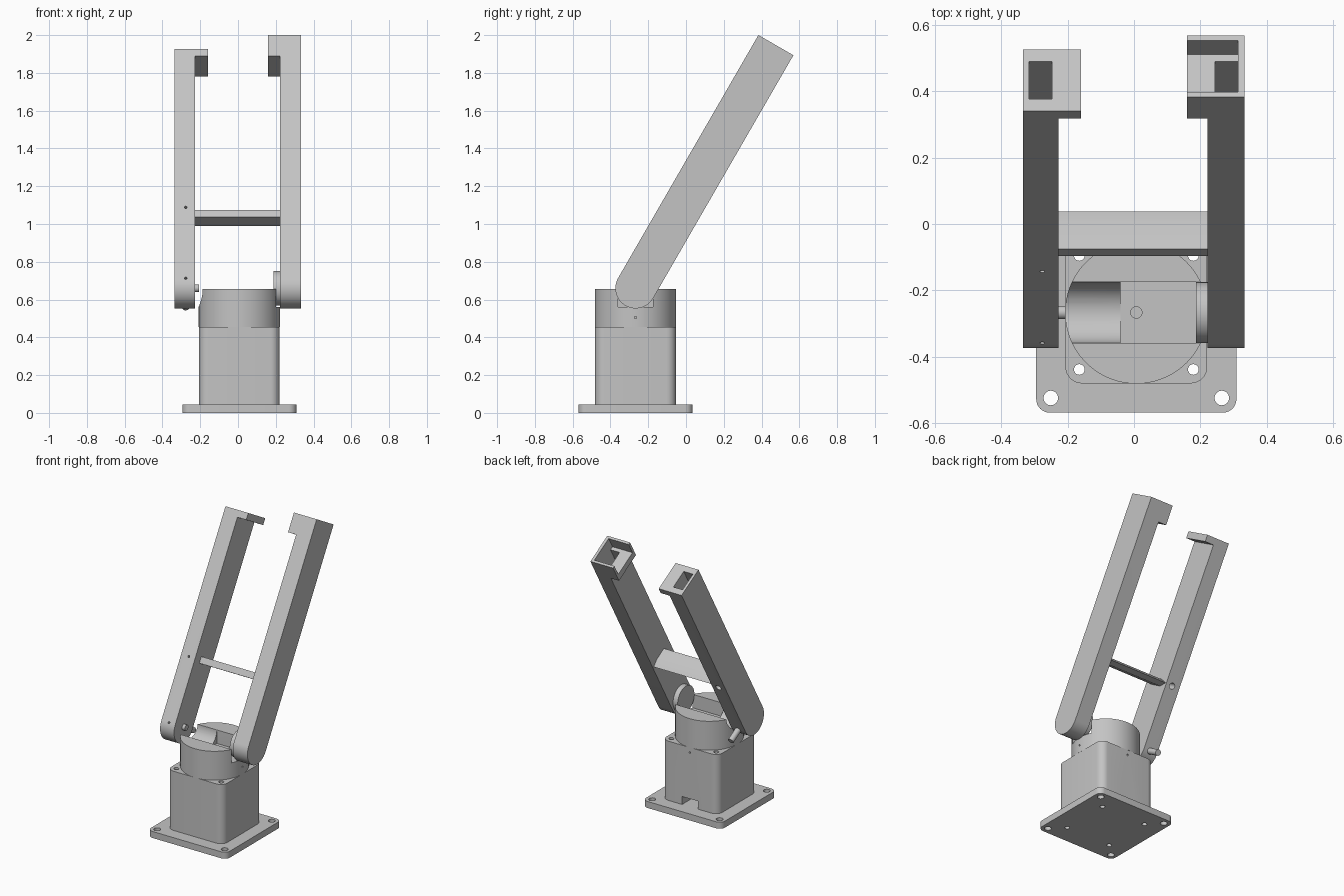
import bpy
import bmesh
import math
from mathutils import Matrix, Vector

if "Cube" in bpy.data.objects:
    bpy.data.objects.remove(bpy.data.objects["Cube"], do_unlink=True)

grey = bpy.data.materials.new("plain grey")
grey.use_nodes = True
grey.diffuse_color = (0.55, 0.55, 0.55, 1)
grey.node_tree.nodes["Principled BSDF"].inputs["Base Color"].default_value = (0.55, 0.55, 0.55, 1)

CX, CY = 0.007, -0.267          # vertical axis of base and turret
PIVOT = Vector((0, CY, 0.66))   # elbow axis
TILT = Matrix.Translation(PIVOT) @ Matrix.Rotation(math.radians(-30), 4, "X")
HALF = 0.107                    # half depth of an arm


def make(name, bm, matrix=None):
    if matrix:
        bm.transform(matrix)
    bmesh.ops.recalc_face_normals(bm, faces=bm.faces)
    mesh = bpy.data.meshes.new(name)
    bm.to_mesh(mesh)
    bm.free()
    mesh.materials.append(grey)
    ob = bpy.data.objects.new(name, mesh)
    bpy.context.collection.objects.link(ob)
    return ob


def extrude(name, points, offset, matrix=None):
    bm = bmesh.new()
    face = bm.faces.new([bm.verts.new(p) for p in points])
    new = bmesh.ops.extrude_face_region(bm, geom=[face])["geom"]
    bmesh.ops.translate(bm, vec=offset, verts=[v for v in new if isinstance(v, bmesh.types.BMVert)])
    return make(name, bm, matrix)


def box(name, lo, hi, matrix=None):
    pts = [(lo[0], lo[1], lo[2]), (hi[0], lo[1], lo[2]), (hi[0], hi[1], lo[2]), (lo[0], hi[1], lo[2])]
    return extrude(name, pts, (0, 0, hi[2] - lo[2]), matrix)


def rod(name, start, end, radius, matrix=None, sides=32):
    start, end = Vector(start), Vector(end)
    axis = end - start
    turn = axis.to_track_quat("Z", "Y").to_matrix().to_4x4()
    bm = bmesh.new()
    bmesh.ops.create_cone(bm, cap_ends=True, segments=sides, radius1=radius, radius2=radius,
                          depth=axis.length, matrix=Matrix.Translation((start + end) / 2) @ turn)
    return make(name, bm, matrix)


def rounded_block(name, half, radius, z0, z1):
    pts = []
    for q, (sx, sy) in enumerate([(1, 1), (-1, 1), (-1, -1), (1, -1)]):
        for i in range(9):
            a = math.pi / 2 * (q + i / 8)
            pts.append((CX + sx * (half - radius) + radius * math.cos(a),
                        CY + sy * (half - radius) + radius * math.sin(a), z0))
    return extrude(name, pts, (0, 0, z1 - z0))


def combine(ob, others, operation="DIFFERENCE"):
    bpy.context.view_layer.objects.active = ob
    for other in others:
        mod = ob.modifiers.new("shape", "BOOLEAN")
        mod.operation, mod.solver, mod.object = operation, "EXACT", other
        bpy.ops.object.modifier_apply(modifier=mod.name)
        bpy.data.objects.remove(other, do_unlink=True)


def corner_holes(spread, radius):
    return [rod("cutter", (CX + sx * spread, CY + sy * spread, -0.1),
                (CX + sx * spread, CY + sy * spread, 0.5), radius)
            for sx in (-1, 1) for sy in (-1, 1)]


# Base plate and motor housing with bolt holes
plate = rounded_block("base_plate", 0.302, 0.04, 0, 0.045)
combine(plate, corner_holes(0.258, 0.022) + corner_holes(0.172, 0.016))

housing = rounded_block("motor_housing", 0.214, 0.05, 0.045, 0.455)
back = CY + 0.214
combine(housing, corner_holes(0.172, 0.016) + [
    box("cutter", (CX - 0.06, back - 0.1, 0.03), (CX + 0.06, back + 0.1, 0.1)),
    rod("cutter", (CX, back - 0.05, 0.42), (CX, back + 0.05, 0.42), 0.006)])

# Turret: round groove on one side, flat slot on the other
turret = rod("turret", (CX, CY, 0.455), (CX, CY, 0.655), 0.215, sides=96)
combine(turret, [
    rod("cutter", (-0.4, CY, 0.655), (0, CY, 0.655), 0.0925, sides=64),
    box("cutter", (-0.04, CY - 0.0925, 0.5615), (0.4, CY + 0.0925, 0.8)),
    rod("cutter", (CX, CY, 0.51), (CX, CY, 0.6), 0.017),
    rod("cutter", (0.16, CY, 0.505), (0.3, CY, 0.505), 0.006)])


# Arms, built upright at the pivot and then tilted back
def arm(name, x0, x1, length, inner_x):
    pts = [(x0, HALF, length), (x0, -HALF, length)]
    for i in range(33):
        a = math.pi * (1 + i / 32)
        pts.append((x0, HALF * math.cos(a), HALF * math.sin(a)))
    ob = extrude(name, pts, (x1 - x0, 0, 0), TILT)
    mid = (x0 + x1) / 2
    lip = box("lip", (min(mid, inner_x), -HALF, 1.357), (max(mid, inner_x), HALF, length), TILT)
    combine(ob, [lip], "UNION")
    return ob


FLOOR = 1.402
right_arm = arm("right_arm", -0.335, -0.228, FLOOR, -0.16)
cutters = [box("cutter", (-0.317, -0.065, 0.5), (-0.247, 0.065, 1.6), TILT)]
for height in (0.0, 0.433):     # stepped screw holes
    cutters.append(rod("cutter", (-0.277, -0.2, height), (-0.277, 0.2, height), 0.007, TILT, 16))
    cutters.append(rod("cutter", (-0.277, 0.03, height), (-0.277, 0.2, height), 0.02, TILT))
combine(right_arm, cutters)

left_arm = arm("left_arm", 0.222, 0.334, 1.486, 0.16)
combine(left_arm, [
    box("cutter", (0.1, -HALF + 0.017, FLOOR), (0.314, HALF - 0.017, 1.6), TILT),
    box("cutter", (0.244, -0.065, 0.5), (0.314, 0.065, 1.45), TILT)])

# Elbow joint parts
hub = rod("left_hub_disc", (0.187, CY, 0.66), (0.224, CY, 0.66), 0.0915, sides=64)
peg = rod("right_pivot_peg", (-0.23, CY, 0.66), (-0.207, CY, 0.66), 0.02)

# Cross bar between the arms
section = [(-0.097, 1.037), (-0.075, 1.075), (0, 1.031), (0.037, 0.99), (-0.016, 0.99)]
extrude("cross_bar", [(-0.229, y, z) for y, z in section], (0.452, 0, 0))

# Smooth the rounded surfaces and keep hard edges
for ob in bpy.context.view_layer.objects:
    ob.select_set(ob.type == "MESH" and grey.name in ob.data.materials)
bpy.context.view_layer.objects.active = turret
bpy.ops.object.shade_smooth_by_angle(angle=math.radians(30))
